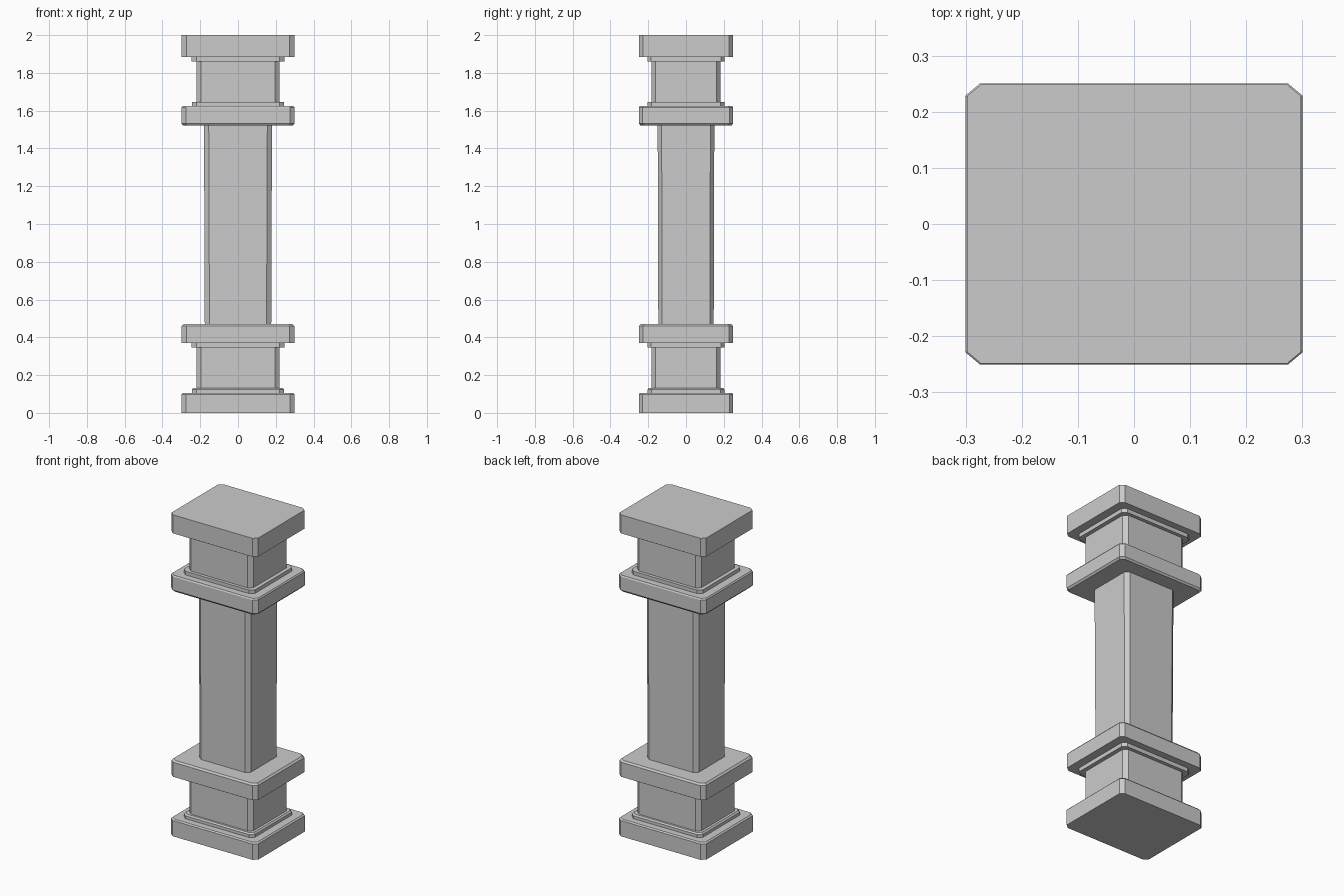
import bpy

if "Cube" in bpy.data.objects:
    bpy.data.objects.remove(bpy.data.objects["Cube"])

DEPTH = 0.25 / 0.30   # the plan is a rectangle, shallower in y


def ring(w, z, c=0.025):
    """Chamfered rectangle of half width w at height z."""
    quarter = [(w, w - c), (w - c, w)]
    pts = (quarter
           + [(-x, y) for x, y in reversed(quarter)]
           + [(-x, -y) for x, y in quarter]
           + [(x, -y) for x, y in reversed(quarter)])
    return [(x, y * DEPTH, z) for x, y in pts]


def loft(name, profile, caps=True):
    """Stack chamfered rectangles along a (half width, height) profile."""
    verts = [v for w, z in profile for v in ring(w, z)]
    faces = []
    for k in range(len(profile) - 1):
        for i in range(8):
            j = (i + 1) % 8
            faces.append((k * 8 + i, k * 8 + j, k * 8 + 8 + j, k * 8 + 8 + i))
    if caps:
        n = len(verts)
        faces.append(tuple(reversed(range(8))))
        faces.append(tuple(range(n - 8, n)))
    mesh = bpy.data.meshes.new(name)
    mesh.from_pydata(verts, [], faces)
    obj = bpy.data.objects.new(name, mesh)
    bpy.context.collection.objects.link(obj)
    return obj


# pedestal: foot slab, stepped die, upper slab
loft("pedestal", [
    (0.30, 0.0), (0.30, 0.098), (0.292, 0.106),
    (0.244, 0.106), (0.244, 0.124), (0.236, 0.133),
    (0.22, 0.133), (0.22, 0.345),
    (0.246, 0.345), (0.246, 0.37),
    (0.298, 0.37), (0.298, 0.46), (0.288, 0.471)])

# shaft: very slightly wider at the top
loft("shaft", [(0.176, 0.471), (0.18, 1.522)], caps=False)

# capital: lower slab, stepped die, top slab
loft("capital", [
    (0.29, 1.522), (0.30, 1.533), (0.30, 1.616), (0.294, 1.624),
    (0.244, 1.624), (0.244, 1.646),
    (0.22, 1.646), (0.22, 1.86),
    (0.246, 1.86), (0.246, 1.885),
    (0.298, 1.885), (0.298, 2.0)])
